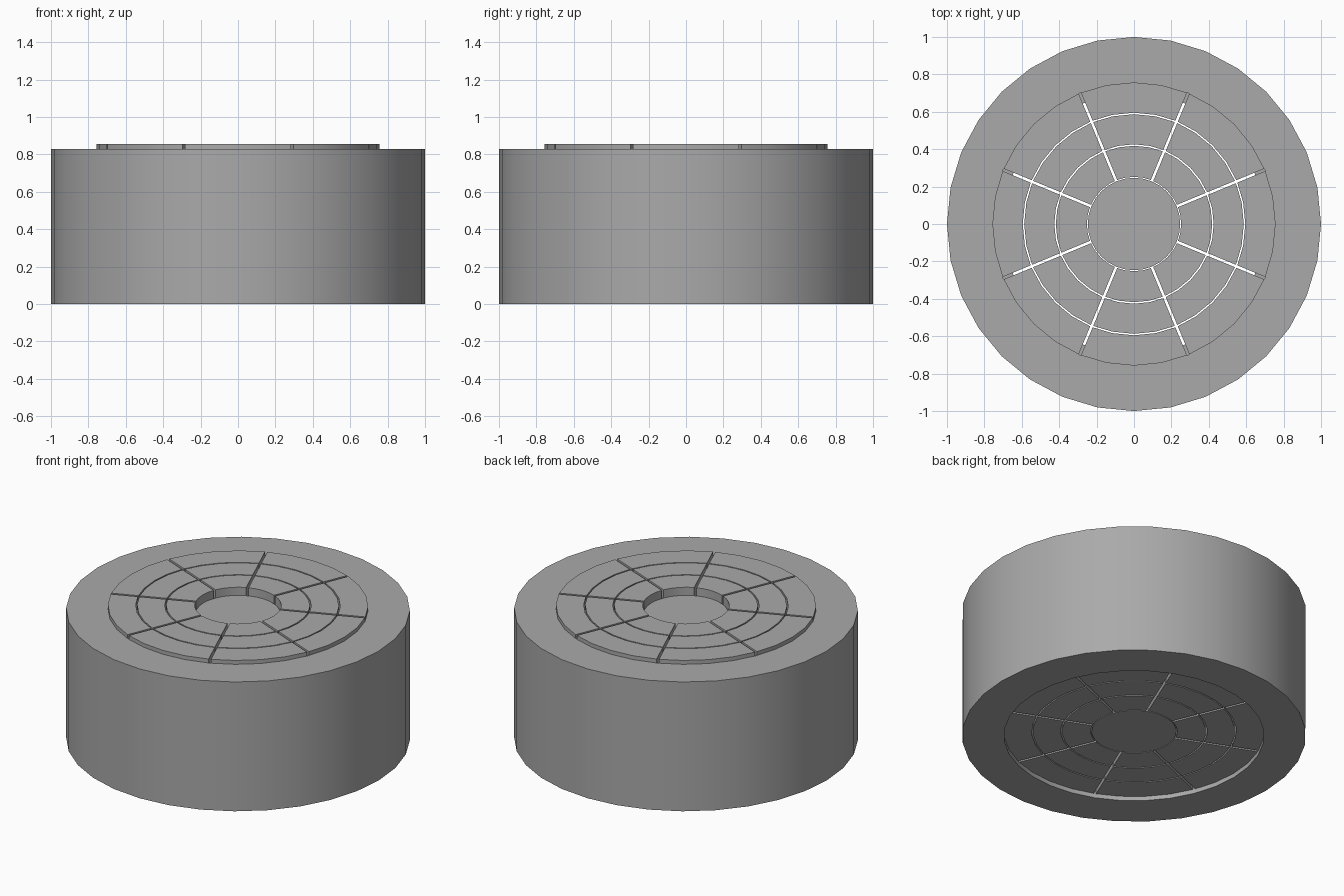
import bpy, bmesh
from math import radians, sin, cos, asin, tau, pi

default = bpy.data.objects.get("Cube")
if default:
    bpy.data.objects.remove(default, do_unlink=True)

grey = bpy.data.materials.new("plain grey")
grey.use_nodes = True
colour = (0.4, 0.4, 0.4, 1)
grey.diffuse_color = colour
grey.node_tree.nodes["Principled BSDF"].inputs["Base Color"].default_value = colour

SIDES = 32
STEP = tau / SIDES
GAP = 0.014            # width of the slots
TOP, BASE = 0.855, 0.028   # raised top and recessed underside of the blocks


def sweep(name, profile, centre=None):
    """Sweep an (r, z) profile round z: a full turn, or one eighth about centre."""
    full = centre is None
    bm = bmesh.new()
    rows = []
    count = SIDES if full else SIDES // 8 + 1
    for i in range(count):
        row = []
        for r, z in profile:
            a = i * STEP
            if not full:
                a += centre - pi / 8
                inset = asin(GAP / 2 / r)
                a += inset if i == 0 else -inset if i == count - 1 else 0
            row.append(bm.verts.new((r * cos(a), r * sin(a), z)))
        rows.append(row)
    n = len(profile)
    for i in range(count if full else count - 1):
        a, b = rows[i], rows[(i + 1) % count]
        for j in range(n):
            k = (j + 1) % n
            bm.faces.new((a[j], b[j], b[k], a[k]))
    if not full:
        bm.faces.new(rows[0])
        bm.faces.new(rows[-1])
    return finish(name, bm)


def finish(name, bm):
    bmesh.ops.recalc_face_normals(bm, faces=bm.faces)
    mesh = bpy.data.meshes.new(name)
    bm.to_mesh(mesh)
    bm.free()
    mesh.materials.append(grey)
    mesh.shade_smooth()
    mesh.set_sharp_from_angle(angle=radians(30))
    obj = bpy.data.objects.new(name, mesh)
    bpy.context.collection.objects.link(obj)
    return obj


# Thick outer ring with an inner ledge under the rim
RIM, LEDGE = 0.757, 0.7
LEDGE_TOP, LEDGE_BASE = 0.8, 0.06
sweep("outer_ring", [(1, 0), (1, 0.83), (RIM, 0.83), (RIM, LEDGE_TOP),
                     (LEDGE, LEDGE_TOP), (LEDGE, LEDGE_BASE),
                     (RIM, LEDGE_BASE), (RIM, 0)])

# Three rings of eight wedge blocks; the outer ones are flanged over the ledge
for i in range(8):
    angle = i * tau / 8
    for name, r0, r1 in (("inner_block", 0.252, 0.418), ("middle_block", 0.426, 0.587)):
        sweep(f"{name}_{i + 1}", [(r0, BASE), (r1, BASE), (r1, TOP), (r0, TOP)], angle)
    neck = LEDGE - 0.002
    sweep(f"outer_block_{i + 1}",
          [(0.595, BASE), (RIM, BASE), (RIM, LEDGE_BASE), (neck, LEDGE_BASE),
           (neck, LEDGE_TOP), (RIM, LEDGE_TOP), (RIM, TOP), (0.595, TOP)], angle)

# Sunken round core in the middle
bm = bmesh.new()
bmesh.ops.create_cone(bm, cap_ends=True, segments=SIDES, radius1=0.247, radius2=0.247,
                      depth=0.805 - BASE)
bmesh.ops.translate(bm, verts=bm.verts, vec=(0, 0, (0.805 + BASE) / 2))
finish("centre_core", bm)
